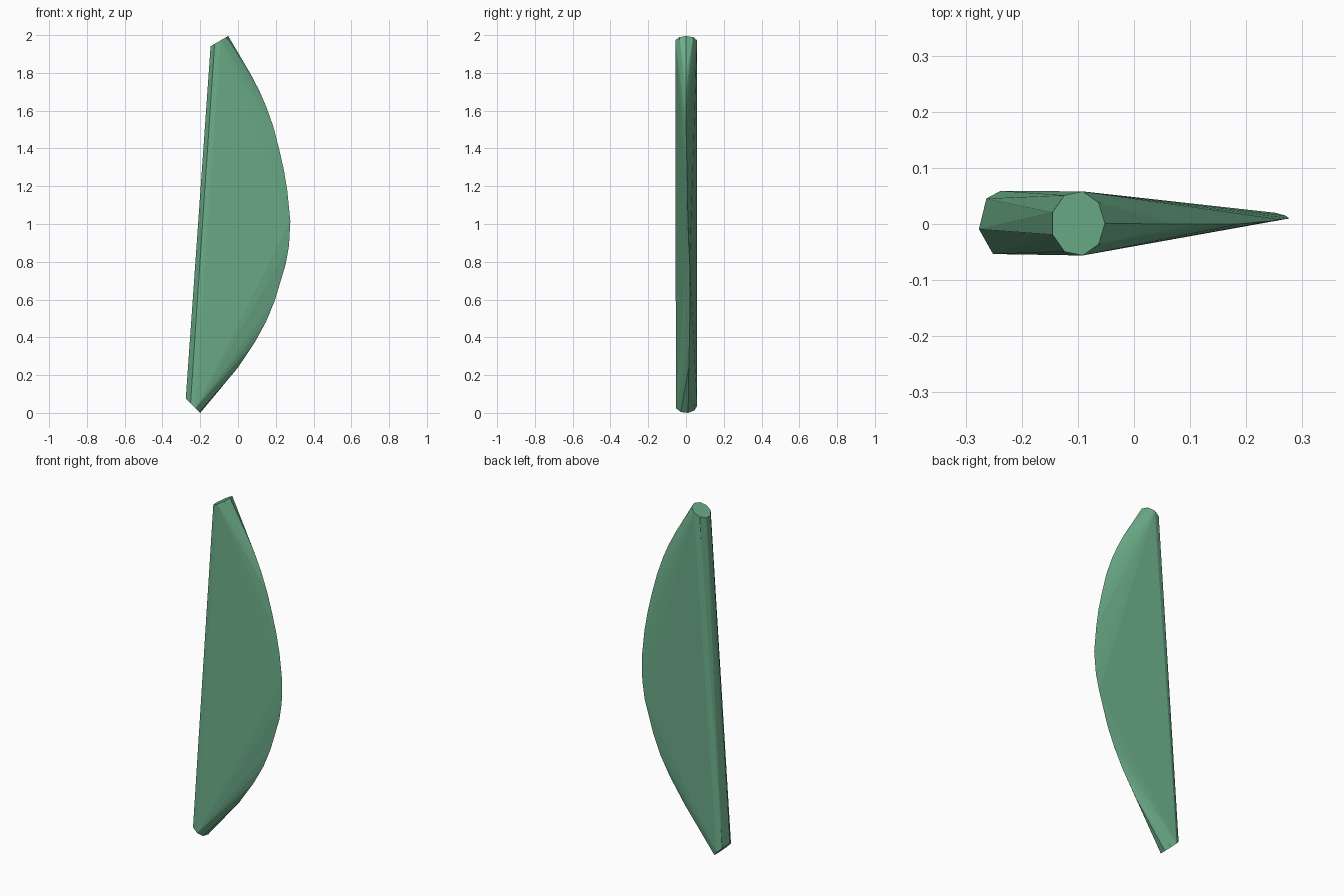
import bpy, bmesh
from math import cos, sin, radians
from mathutils import Vector

if "Cube" in bpy.data.objects:
    bpy.data.objects.remove(bpy.data.objects["Cube"])

bm = bmesh.new()


def end_cap(centre, axis, radius, angles):
    """Ring of points around a tilted end cap; axis is the half-width vector in xz."""
    for a in angles:
        p = Vector(centre) + Vector(axis) * cos(radians(a))
        p.y += radius * sin(radians(a))
        bm.verts.new(p)


# tilted round end caps, top and bottom
end_cap((-0.10, 0.001, 1.972), (0.048, 0, 0.028), 0.058, range(0, 360, 40))
end_cap((-0.238, 0.001, 0.043), (0.039, 0, -0.039), 0.058,
        (10, 50, 90, 130, 190, 250, 290, 330))

# thin curved edge along the right side
edge = [(0.066, 0.0, 1.80), (0.112, 0.0, 1.712), (0.148, 0.0, 1.63), (0.187, 0.0, 1.52),
        (0.218, 0.003, 1.40), (0.243, 0.005, 1.29), (0.261, 0.008, 1.18), (0.277, 0.01, 1.02),
        (0.270, 0.015, 0.89), (0.252, 0.02, 0.79), (0.195, 0.02, 0.60),
        (0.150, 0.02, 0.49), (0.09, 0.018, 0.38), (0.0, 0.015, 0.245)]
for p in edge:
    bm.verts.new(p)

# stretch a closed convex skin over the caps and the edge
hull = bmesh.ops.convex_hull(bm, input=bm.verts)
spare = {g for g in hull["geom_interior"] + hull["geom_unused"]
         if isinstance(g, bmesh.types.BMVert)}
bmesh.ops.delete(bm, geom=list(spare), context='VERTS')
bmesh.ops.recalc_face_normals(bm, faces=bm.faces)

# rest the model on the ground
low = min(v.co.z for v in bm.verts)
bmesh.ops.translate(bm, verts=bm.verts, vec=(0, 0, -low))

mesh = bpy.data.meshes.new("curved_blade")
bm.to_mesh(mesh)
bm.free()
blade = bpy.data.objects.new("curved_blade", mesh)
bpy.context.collection.objects.link(blade)

# green surface
mat = bpy.data.materials.new("green")
mat.diffuse_color = (0.15, 0.42, 0.25, 1)
mat.use_nodes = True
mat.node_tree.nodes["Principled BSDF"].inputs["Base Color"].default_value = mat.diffuse_color
mesh.materials.append(mat)
